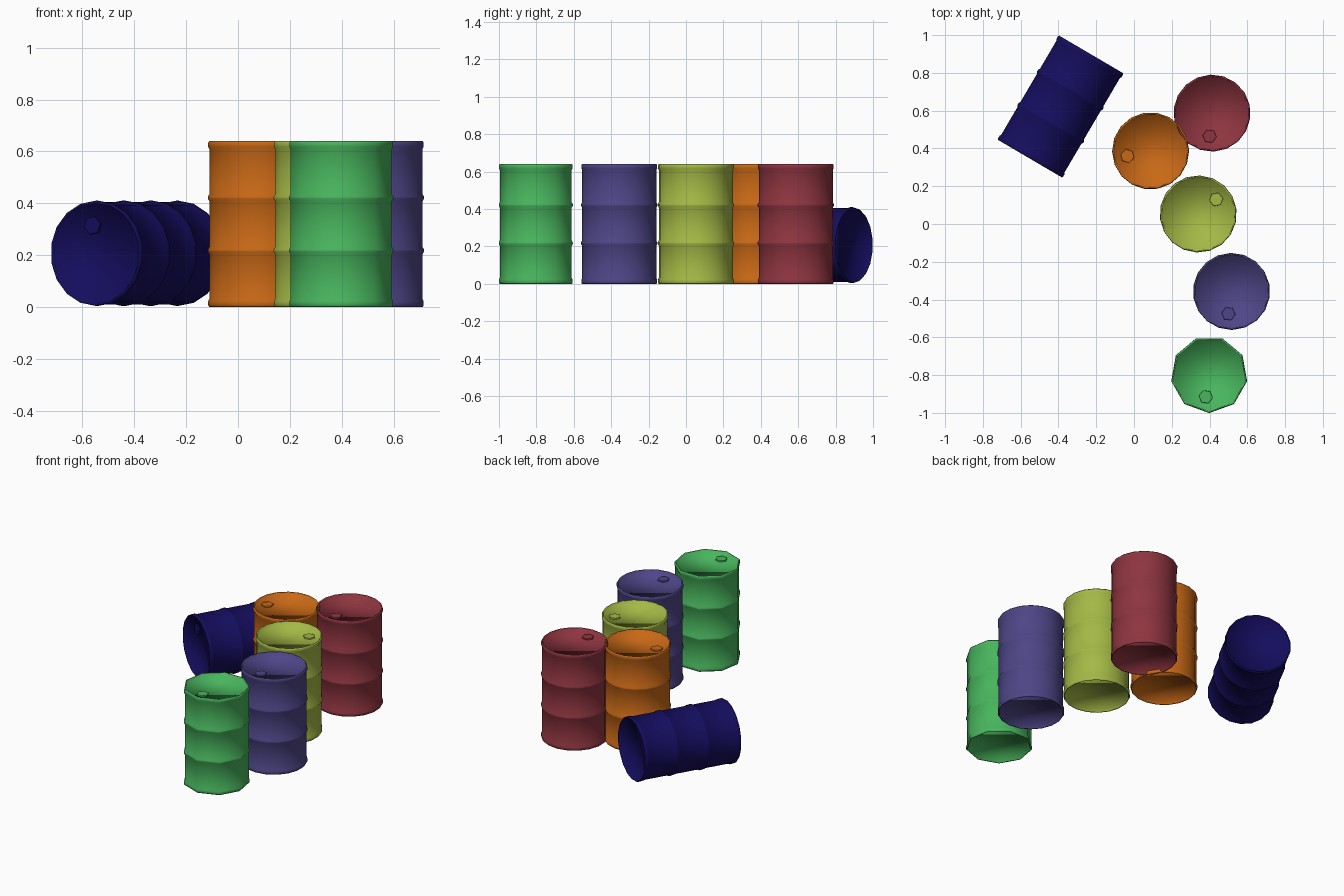
import bpy, bmesh
from math import cos, sin, pi, atan2, hypot
from mathutils import Matrix, Vector

if "Cube" in bpy.data.objects:
    bpy.data.objects.remove(bpy.data.objects["Cube"])

H = 0.64
# Half-profile (radius, height): recessed base, rolled rims, two rolling hoops, recessed lid
PROFILE = [(0.190, 0.020), (0.194, 0.003), (0.199, 0.0), (0.203, 0.006), (0.203, 0.022),
           (0.198, 0.032), (0.198, 0.203), (0.204, 0.213), (0.204, 0.222), (0.198, 0.232),
           (0.198, 0.407), (0.204, 0.417), (0.204, 0.426), (0.198, 0.436),
           (0.198, 0.608), (0.203, 0.618), (0.203, 0.634), (0.199, H), (0.194, H - 0.003),
           (0.190, H - 0.020)]


def make_object(name, bm, mat, matrix):
    bmesh.ops.recalc_face_normals(bm, faces=bm.faces[:])
    for f in bm.faces:
        f.smooth = True
    me = bpy.data.meshes.new(name)
    bm.to_mesh(me)
    bm.free()
    me.materials.append(mat)
    ob = bpy.data.objects.new(name, me)
    bpy.context.collection.objects.link(ob)
    ob.matrix_world = matrix
    return ob


def drum(name, color, matrix, bung, sides=18, start=0.0):
    mat = bpy.data.materials.new(name + "_paint")
    mat.diffuse_color = (*color, 1)
    mat.use_nodes = True
    mat.node_tree.nodes["Principled BSDF"].inputs["Base Color"].default_value = mat.diffuse_color
    # Drum shell, lathed, with a lid and a base
    bm = bmesh.new()
    rings = []
    for r, z in PROFILE:
        rings.append([bm.verts.new((r * cos(start + 2 * pi * i / sides),
                                    r * sin(start + 2 * pi * i / sides), z))
                      for i in range(sides)])
    for a, b in zip(rings, rings[1:]):
        for i in range(sides):
            j = (i + 1) % sides
            bm.faces.new((a[i], a[j], b[j], b[i]))
    bm.faces.new(rings[0])
    bm.faces.new(rings[-1])
    make_object(name, bm, mat, matrix)
    # Hexagonal bung on the lid
    bm = bmesh.new()
    bmesh.ops.create_cone(bm, cap_ends=True, segments=6, radius1=0.038, radius2=0.036, depth=0.012)
    spin = Matrix.Rotation(atan2(bung[1], bung[0]), 4, 'Z')
    bung_ob = make_object(name + "_bung", bm, mat,
                          matrix @ Matrix.Translation((bung[0], bung[1], H - 0.018)) @ spin)
    for p in bung_ob.data.polygons:
        p.use_smooth = False


# Standing drums: name, colour, centre, bung offset, sides
STANDING = [
    ("red_drum", (0.27, 0.035, 0.05), (0.413, 0.587), (-0.013, -0.122), 18),
    ("orange_drum", (0.58, 0.14, 0.008), (0.088, 0.387), (-0.123, -0.027), 18),
    ("lime_drum", (0.37, 0.48, 0.06), (0.340, 0.053), (0.095, 0.077), 18),
    ("violet_drum", (0.075, 0.06, 0.24), (0.516, -0.357), (-0.016, -0.118), 18),
    ("green_drum", (0.065, 0.46, 0.11), (0.398, -0.797), (-0.018, -0.118), 9),
]
for name, color, c, bung, sides in STANDING:
    start = -pi / 2 if sides == 9 else atan2(bung[1], bung[0]) + 0.15
    drum(name, color, Matrix.Translation((c[0], c[1], 0)), bung, sides, start)

# Drum lying on its side, lid facing front left
axis = Vector((-0.506, -0.862, 0)).normalized()
up = Vector((0, 0, 1))
side = up.cross(axis)
rot = Matrix((side, up, axis)).transposed().to_4x4()
centre = Vector((-0.389, 0.622, 0.207))
drum("lying_drum", (0.007, 0.004, 0.11),
     Matrix.Translation(centre - axis * H / 2) @ rot, (-0.02, 0.108), 18, pi / 2)
